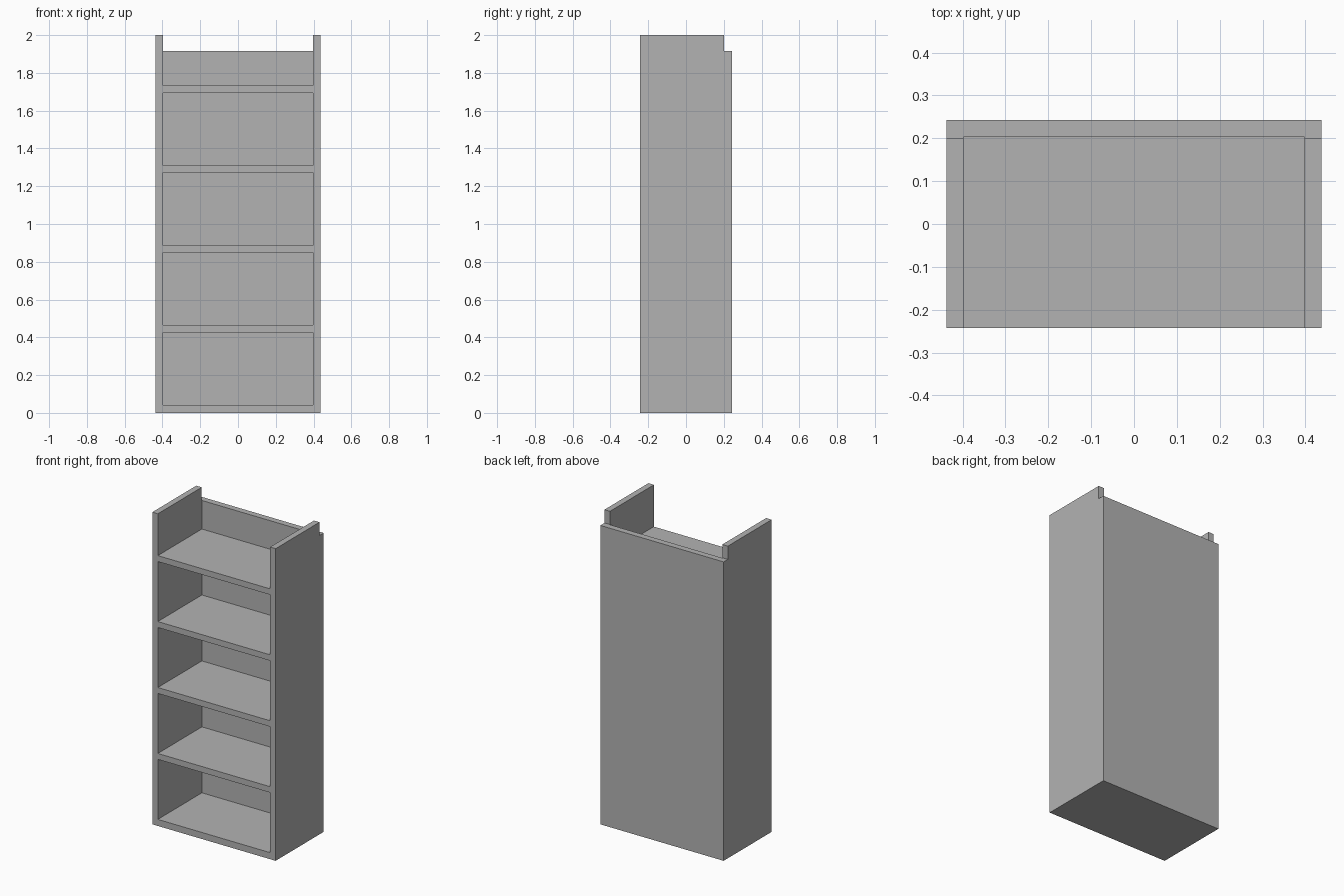
import bpy
import bmesh
from mathutils import Matrix, Vector

cube = bpy.data.objects.get("Cube")
if cube:
    bpy.data.objects.remove(cube, do_unlink=True)

# Overall sizes
HALF_W, HALF_D, HEIGHT = 0.437, 0.243, 2.0
BACK_HEIGHT = 1.915
SIDE_END = 0.201          # rear edge of the raised side panels
BACK_FACE = 0.203         # inner face of the back panel
INNER_W = 0.398
BOARD, PITCH, BAYS = 0.042, 0.4225, 5

grey = bpy.data.materials.new("plain grey")
grey.use_nodes = True
colour = (0.45, 0.45, 0.45, 1)
grey.diffuse_color = colour
grey.node_tree.nodes["Principled BSDF"].inputs["Base Color"].default_value = colour


def make_object(name, bm):
    bmesh.ops.recalc_face_normals(bm, faces=bm.faces)
    mesh = bpy.data.meshes.new(name)
    bm.to_mesh(mesh)
    bm.free()
    mesh.materials.append(grey)
    obj = bpy.data.objects.new(name, mesh)
    bpy.context.collection.objects.link(obj)
    return obj


def add_box(bm, low, high):
    low, high = Vector(low), Vector(high)
    matrix = Matrix.Translation((low + high) / 2) @ Matrix.Diagonal((*(high - low), 1))
    bmesh.ops.create_cube(bm, size=1, matrix=matrix)


# Body: side outline with a lower back, extruded across the width
outline = [(-HALF_D, 0), (HALF_D, 0), (HALF_D, BACK_HEIGHT),
           (SIDE_END, BACK_HEIGHT), (SIDE_END, HEIGHT), (-HALF_D, HEIGHT)]
bm = bmesh.new()
face = bm.faces.new([bm.verts.new((-HALF_W, y, z)) for y, z in outline])
side = bmesh.ops.extrude_face_region(bm, geom=[face])
verts = [g for g in side["geom"] if isinstance(g, bmesh.types.BMVert)]
bmesh.ops.translate(bm, verts=verts, vec=(2 * HALF_W, 0, 0))
bookcase = make_object("bookcase_body", bm)

# Shelf bays: the topmost one is open above
bm = bmesh.new()
for i in range(BAYS):
    floor = BOARD + i * PITCH
    top = floor + PITCH - 0.038 if i < BAYS - 1 else HEIGHT + 0.1
    add_box(bm, (-INNER_W, -HALF_D - 0.1, floor), (INNER_W, BACK_FACE, top))
bays = make_object("bay_cutter", bm)
bays.hide_render = True

# Hollow out the bays
cut = bookcase.modifiers.new("bays", 'BOOLEAN')
cut.operation = 'DIFFERENCE'
cut.solver = 'EXACT'
cut.object = bays
bpy.context.view_layer.objects.active = bookcase
bookcase.select_set(True)
bpy.ops.object.modifier_apply(modifier=cut.name)
bpy.data.objects.remove(bays, do_unlink=True)
